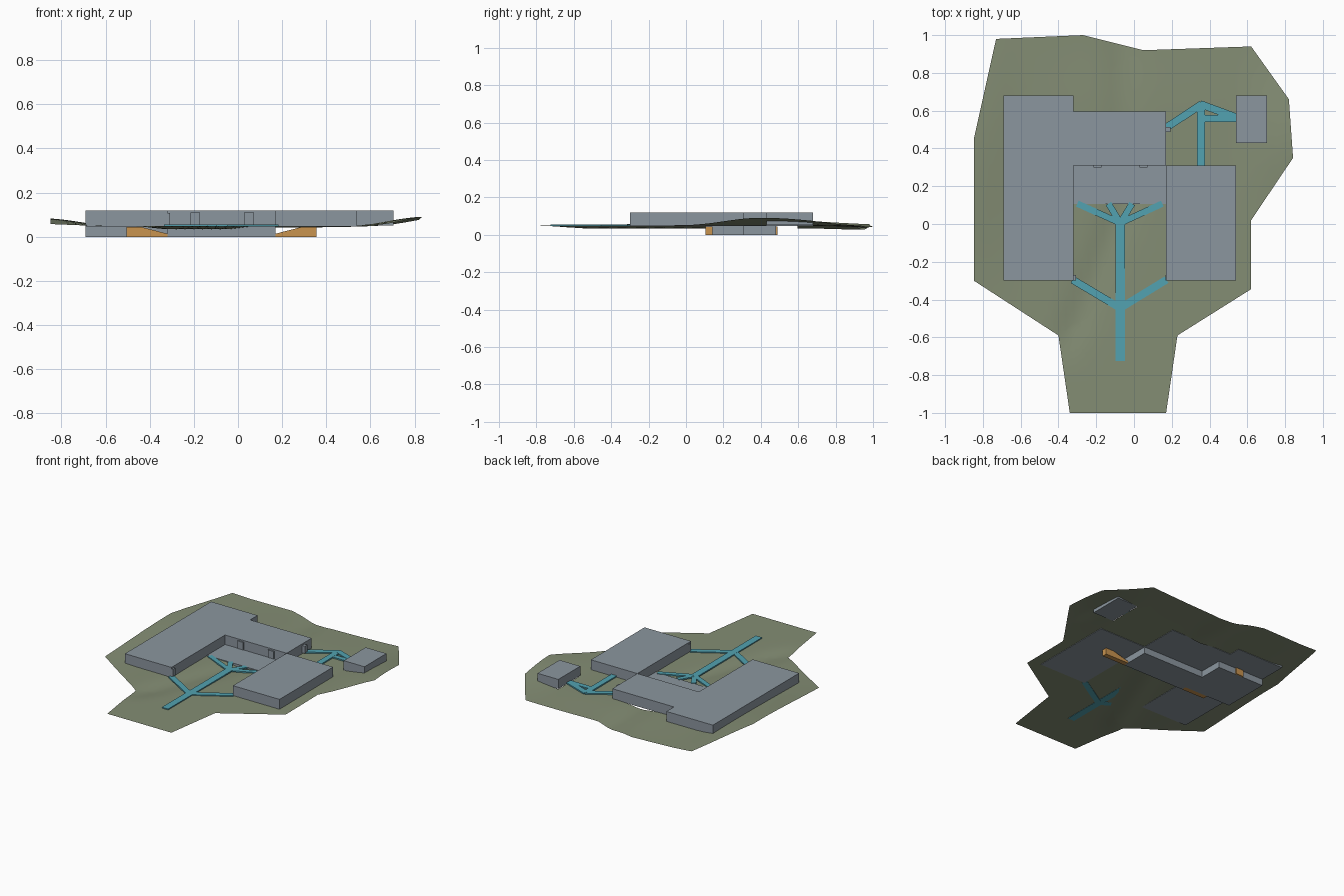
import bpy, bmesh, math
from mathutils import Vector

if "Cube" in bpy.data.objects:
    bpy.data.objects.remove(bpy.data.objects["Cube"])


def material(name, rgb):
    m = bpy.data.materials.new(name)
    m.diffuse_color = (*rgb, 1)
    m.use_nodes = True
    m.node_tree.nodes["Principled BSDF"].inputs["Base Color"].default_value = m.diffuse_color
    return m


GREY = material("building_grey", (0.26, 0.305, 0.345))
GREEN = material("ground_green", (0.23, 0.268, 0.175))
BLUE = material("path_blue", (0.085, 0.36, 0.44))
ORANGE = material("ramp_orange", (0.58, 0.295, 0.078))


def finish(bm, name, mat):
    bmesh.ops.recalc_face_normals(bm, faces=bm.faces[:])
    me = bpy.data.meshes.new(name)
    bm.to_mesh(me)
    bm.free()
    me.materials.append(mat)
    ob = bpy.data.objects.new(name, me)
    bpy.context.collection.objects.link(ob)
    return ob


def extrude(name, pts, vec, mat):
    """Closed solid from a planar outline pushed along a vector."""
    bm = bmesh.new()
    f = bm.faces.new([bm.verts.new(p) for p in pts])
    r = bmesh.ops.extrude_face_region(bm, geom=[f], use_keep_orig=True)
    bmesh.ops.translate(bm, vec=vec,
                        verts=[v for v in r["geom"] if isinstance(v, bmesh.types.BMVert)])
    return finish(bm, name, mat)


def block(name, outline, z0, z1, mat):
    return extrude(name, [(x, y, z0) for x, y in outline], (0, 0, z1 - z0), mat)


def rect(x0, x1, y0, y1):
    return [(x0, y0), (x1, y0), (x1, y1), (x0, y1)]


# Upper storeys
FLOOR, ROOF = 0.046, 0.12
block("main_building", [(-.69, -.30), (-.32, -.30), (-.32, .31), (.17, .31),
                        (.17, .595), (-.32, .595), (-.32, .68), (-.69, .68)], FLOOR, ROOF, GREY)
block("east_building", rect(.17, .54, -.30, .31), FLOOR, ROOF, GREY)
block("small_outbuilding", rect(.54, .705, .43, .68), .052, ROOF, GREY)

# Lower storey with its courtyard terrace
block("lower_storey", [(-.69, .14), (-.32, .14), (-.32, .105), (.17, .105),
                       (.17, .31), (-.32, .31), (-.32, .48), (-.69, .48)], 0, FLOOR, GREY)
block("terrace_roof", rect(-.32, .17, .105, .31), FLOOR, .052, GREY)

# Door frames at the path ends and on the terrace
for i, (x, y) in enumerate([(-.32, -.285), (.18, -.285), (.18, .50)]):
    block(f"entrance_{i}", rect(x - .012, x + .012, y - .014, y + .014), .056, .108, GREY)
for x in (-.193, .05):
    block("terrace_door", rect(x - .022, x + .022, .300, .318), .056, .11, GREY)

# Sloping ramps on both sides of the lower storey
for name, x0, x1 in (("west_ramp", -.32, -.505), ("east_ramp", .17, .355)):
    xm = x0 + (x1 - x0) * .65
    extrude(name, [(x0, .105, 0), (x1, .105, 0), (x1, .105, .045),
                   (xm, .105, .045), (x0, .105, .014)], (0, .036, 0), ORANGE)
block("rear_ramp", rect(-.52, -.46, .46, .49), 0, .045, ORANGE)


# Ground surface
def ease(a, b, t):
    t = max(0, min(1, (t - a) / (b - a)))
    return t * t * (3 - 2 * t)


def height(x, y):
    z = .049
    z += .042 * ease(.5, .85, x) * math.exp(-((y - .42) / .38) ** 2)
    z += .034 * ease(.55, .87, -x) * math.exp(-((y - .40) / .60) ** 2)
    cx = -.06 + min(0, y - .1) * .4
    gully = math.exp(-((x - cx) / .085) ** 2)
    z -= .015 * gully * ease(-.8, -.5, y)
    z -= .008 * ease(.6, 1, y) * ease(-.7, 0, x) * (1 - ease(.2, .8, x))
    return z


EDGE = [(-.73, .98), (-.27, 1), (.05, .92), (.62, .94), (.82, .66), (.842, .35), (.62, .02),
        (.62, -.345), (.23, -.59), (.17, -1), (-.34, -1), (-.40, -.59), (-.848, -.30), (-.848, .45)]
HOLES = [(-.69, -.32, -.30, .68), (-.32, .17, .105, .595), (.17, .54, -.30, .31), (.54, .705, .43, .68)]
bm = bmesh.new()
bm.faces.new([bm.verts.new((x, y, 0)) for x, y in EDGE])
bmesh.ops.triangulate(bm, faces=bm.faces[:])
steps = [i * .04 for i in range(-24, 25)]
for axis in (0, 1):
    cuts = set(steps) | {h[2 * axis + k] for h in HOLES for k in (0, 1)}
    for c in sorted(cuts):
        co, no = Vector(), Vector()
        co[axis], no[axis] = c, 1
        bmesh.ops.bisect_plane(bm, geom=bm.verts[:] + bm.edges[:] + bm.faces[:],
                               dist=1e-5, plane_co=co, plane_no=no)
inside = []
for f in bm.faces:
    c = f.calc_center_median()
    if any(a < c.x < b and d < c.y < e for a, b, d, e in HOLES):
        inside.append(f)
bmesh.ops.delete(bm, geom=inside, context='FACES')
for v in bm.verts:
    v.co.z = height(v.co.x, v.co.y)
for f in bm.faces:
    f.smooth = True
ground = finish(bm, "ground", GREEN)
if sum(p.normal.z for p in ground.data.polygons) < 0:
    ground.data.flip_normals()


# Raised footpaths
def path(name, a, b, w, z=.056):
    a, b = Vector(a), Vector(b)
    n = (b - a).normalized().orthogonal() * w / 2
    block(name, [tuple(a + n), tuple(b + n), tuple(b - n), tuple(a - n)], z - .009, z, BLUE)


path("entry_path", (-.073, -.725), (-.073, .01), .05)
for x in (-.325, .172):
    path("branch_path", (-.073, -.445), (x, -.295), .04, .0555)
for i, x in enumerate((-.30, -.135, -.01, .15)):
    path(f"fan_path_{i}", (-.073, .005), (x, .108), .034, .055 + i * .0002)

# Paths to the outbuilding
path("north_path_west", (.17, .51), (.36, .635), .04, .061)
path("north_path_east", (.35, .635), (.54, .565), .04, .0612)
path("north_path_level", (.35, .558), (.54, .558), .036, .0605)
path("north_path_stem", (.355, .31), (.355, .63), .042, .0608)
